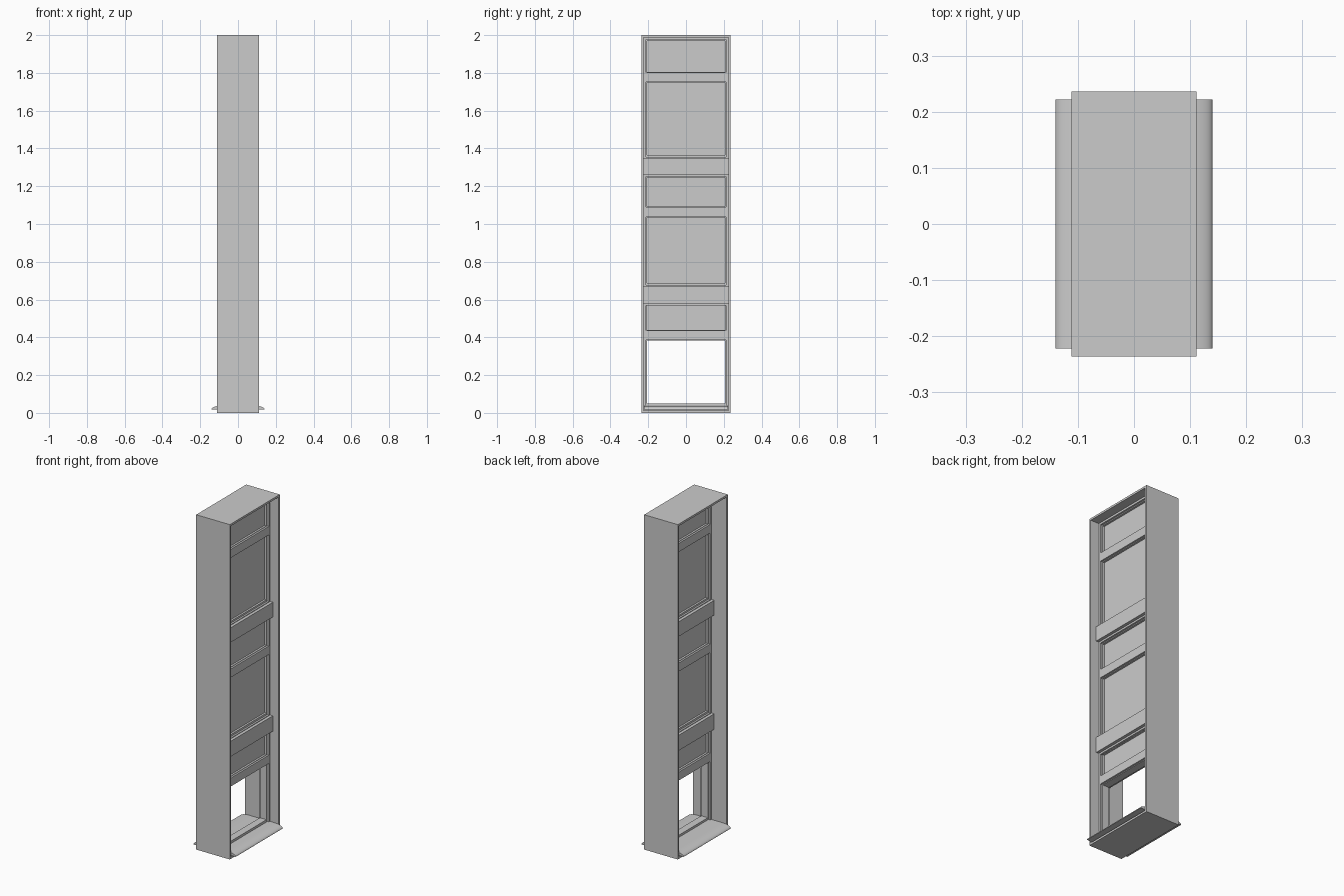
import bpy, bmesh, math

if "Cube" in bpy.data.objects:
    bpy.data.objects.remove(bpy.data.objects["Cube"])

HALF_W = 0.236    # outer half width (y)
HALF_D = 0.111    # outer half depth (x)
INNER = 0.225     # clear half width inside the casing
MID = 0.022       # the window plane sits off-centre, towards +x


def finish(bm, name):
    bmesh.ops.recalc_face_normals(bm, faces=bm.faces[:])
    mesh = bpy.data.meshes.new(name)
    bm.to_mesh(mesh)
    bm.free()
    obj = bpy.data.objects.new(name, mesh)
    bpy.context.collection.objects.link(obj)
    return obj


def prism(name, profile, axis, lo, hi):
    """Extrude a closed 2D profile along y (profile x,z) or x (profile y,z)."""
    bm = bmesh.new()
    place = (lambda p: (p[0], lo, p[1])) if axis == 'y' else (lambda p: (lo, p[0], p[1]))
    face = bm.faces.new([bm.verts.new(place(p)) for p in profile])
    ext = bmesh.ops.extrude_face_region(bm, geom=[face])
    verts = [v for v in ext['geom'] if isinstance(v, bmesh.types.BMVert)]
    vec = (0, hi - lo, 0) if axis == 'y' else (hi - lo, 0, 0)
    bmesh.ops.translate(bm, verts=verts, vec=vec)
    return finish(bm, name)


def bar(name, half_x, half_y, z0, z1):
    """Horizontal member centred on the window plane."""
    outline = [(-half_y, z0), (half_y, z0), (half_y, z1), (-half_y, z1)]
    return prism(name, outline, 'x', MID - half_x, MID + half_x)


def ring(name, half_x, outer, inner, mid=MID):
    """Rectangular frame; outer and inner are (half width, bottom, top)."""
    bm = bmesh.new()
    loops = []
    for x in (mid - half_x, mid + half_x):
        for w, b, t in (outer, inner):
            loops.append([bm.verts.new((x, y, z))
                          for y, z in ((-w, b), (w, b), (w, t), (-w, t))])
    back_out, back_in, front_out, front_in = loops
    for a, b in ((back_out, back_in), (back_in, front_in),
                 (front_in, front_out), (front_out, back_out)):
        for i in range(4):
            j = (i + 1) % 4
            bm.faces.new((a[i], a[j], b[j], b[i]))
    return finish(bm, name)


# Outer casing and the window frame inside it
ring("outer_casing", HALF_D, (HALF_W, 0, 2), (INNER, 0.012, 1.988), mid=0)
ring("window_frame", 0.033, (INNER, 0.012, 1.988), (0.213, 0.037, 1.976))

# Each storey: sash bottom, sash top, transom panel bottom, transom panel top
storeys = [(0.037, 0.387, 0.437, 0.574),
           (0.674, 1.038, 1.089, 1.252),
           (1.351, 1.752, 1.803, 1.976)]
for n, (sash_lo, sash_hi, upper_lo, upper_hi) in enumerate(storeys, 1):
    # Rail between sash and transom panel, flush with the frame
    bar(f"transom_rail_{n}", 0.033, 0.213, sash_hi, upper_lo)
    # Inner sash frames, set back a step
    ring(f"sash_frame_{n}", 0.022, (0.213, sash_lo, sash_hi),
         (0.206, sash_lo + 0.014, sash_hi - 0.004))
    ring(f"transom_frame_{n}", 0.022, (0.213, upper_lo, upper_hi),
         (0.206, upper_lo + 0.003, upper_hi - 0.006))
    # Panes; the lowest sash is left open
    bar(f"transom_pane_{n}", 0.01, 0.208, upper_lo, upper_hi)
    if n > 1:
        bar(f"sash_pane_{n}", 0.01, 0.208, sash_lo, sash_hi)

# Projecting floor bands with their core rails
for n, (lo, hi) in enumerate([(0.58, 0.672), (1.262, 1.35)], 1):
    bar(f"floor_band_{n}", 0.051, INNER, lo, hi)
    bar(f"floor_rail_{n}", 0.033, 0.213, lo - 0.011, hi + 0.004)

# Rounded sloping sills on both faces
for side, inner_x, label in ((1, 0.05, "front"), (-1, 0.0, "back")):
    arc = [(0.085 + 0.055 * math.sin(a), 0.019 + 0.019 * math.cos(a))
           for a in (math.radians(d) for d in range(90, -1, -10))]
    profile = [(inner_x, 0.018), (0.14, 0.018)] + arc + [(inner_x, 0.038)]
    sill = prism(f"sill_{label}", [(side * x, z) for x, z in profile], 'y', -0.222, 0.222)
    bpy.ops.object.select_all(action='DESELECT')
    sill.select_set(True)
    bpy.context.view_layer.objects.active = sill
    bpy.ops.object.shade_smooth_by_angle()
